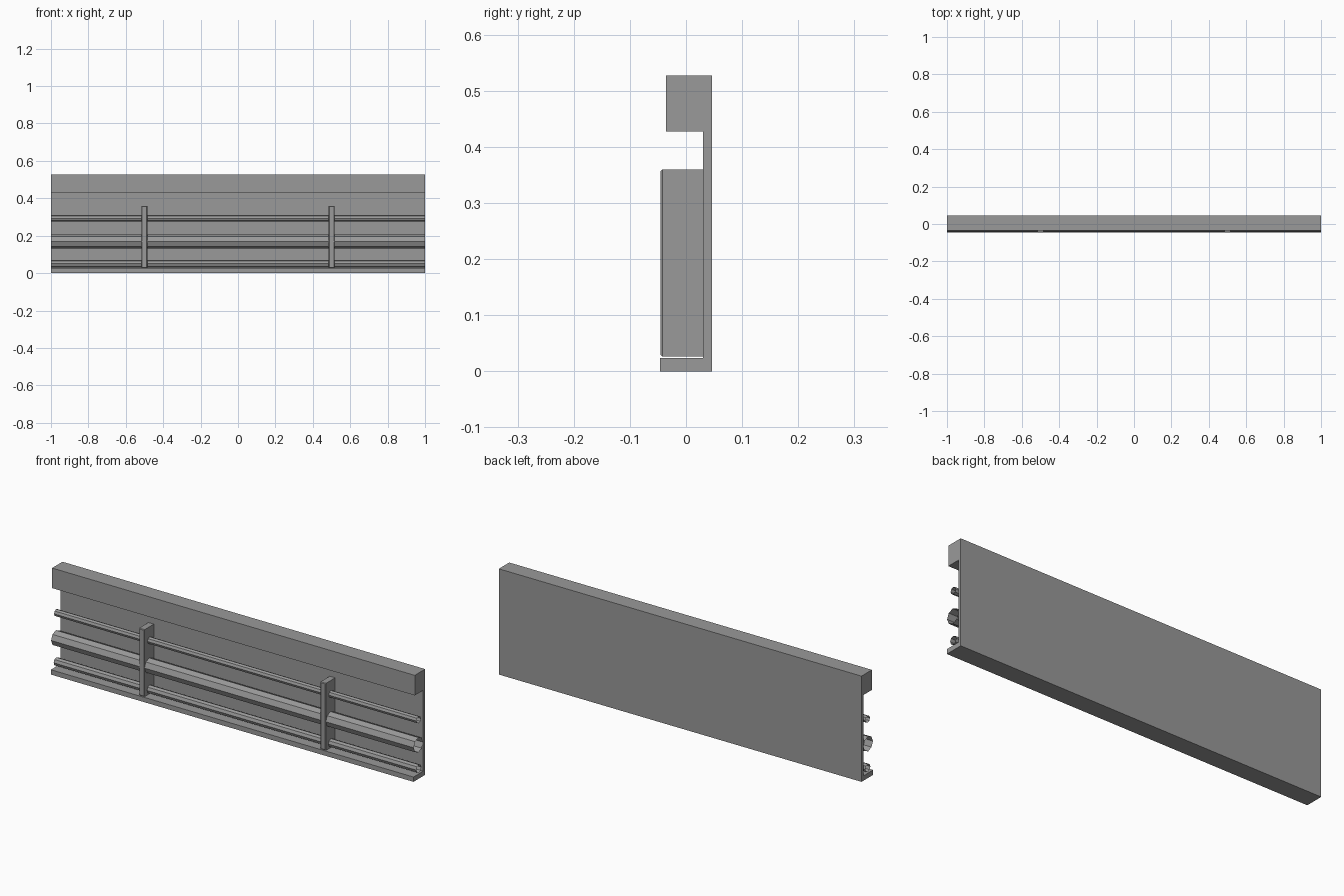
import bpy, bmesh, math

if "Cube" in bpy.data.objects:
    bpy.data.objects.remove(bpy.data.objects["Cube"])

grey = bpy.data.materials.new("mid_grey")
grey.diffuse_color = (0.32, 0.32, 0.32, 1)
grey.use_nodes = True
grey.node_tree.nodes["Principled BSDF"].inputs["Base Color"].default_value = grey.diffuse_color


def add_object(name, bm):
    bmesh.ops.recalc_face_normals(bm, faces=bm.faces)
    mesh = bpy.data.meshes.new(name)
    bm.to_mesh(mesh)
    bm.free()
    mesh.materials.append(grey)
    obj = bpy.data.objects.new(name, mesh)
    bpy.context.collection.objects.link(obj)
    return obj


# Wall panel: one profile (y, z) with header block and bottom ledge, swept along x
profile = [(0.046, 0), (0.046, 0.527), (-0.036, 0.527), (-0.036, 0.427),
           (0.03, 0.427), (0.03, 0.024), (-0.046, 0.024), (-0.046, 0)]
bm = bmesh.new()
face = bm.faces.new([bm.verts.new((-1, y, z)) for y, z in profile])
ext = bmesh.ops.extrude_face_region(bm, geom=[face], use_keep_orig=True)
bmesh.ops.translate(bm, vec=(2, 0, 0),
                    verts=[g for g in ext["geom"] if isinstance(g, bmesh.types.BMVert)])
add_object("wall_panel", bm)


# Eight-sided open pipes running the full length
def pipe(name, y, z, r, sides=8):
    bm = bmesh.new()
    rings = []
    for x in (-1, 1):
        rings.append([bm.verts.new((x, y + r * math.cos(2 * math.pi * i / sides),
                                    z + r * math.sin(2 * math.pi * i / sides)))
                      for i in range(sides)])
    for i in range(sides):
        j = (i + 1) % sides
        bm.faces.new((rings[0][i], rings[0][j], rings[1][j], rings[1][i]))
    add_object(name, bm)


pipe("upper_pipe", -0.004, 0.293, 0.017)
pipe("main_pipe", -0.007, 0.169, 0.037)
pipe("lower_pipe", -0.004, 0.050, 0.020)

# Upright brackets holding the pipes, with slightly bevelled front edges
for side, x in (("left", -0.5), ("right", 0.5)):
    bm = bmesh.new()
    bmesh.ops.create_cube(bm, size=1)
    bmesh.ops.scale(bm, vec=(0.03, 0.075, 0.334), verts=bm.verts)
    bmesh.ops.translate(bm, vec=(x, -0.0075, 0.193), verts=bm.verts)
    front = [e for e in bm.edges if all(v.co.y < -0.02 for v in e.verts)]
    bmesh.ops.bevel(bm, geom=front, offset=0.003, segments=1, affect='EDGES')
    add_object(side + "_bracket", bm)
